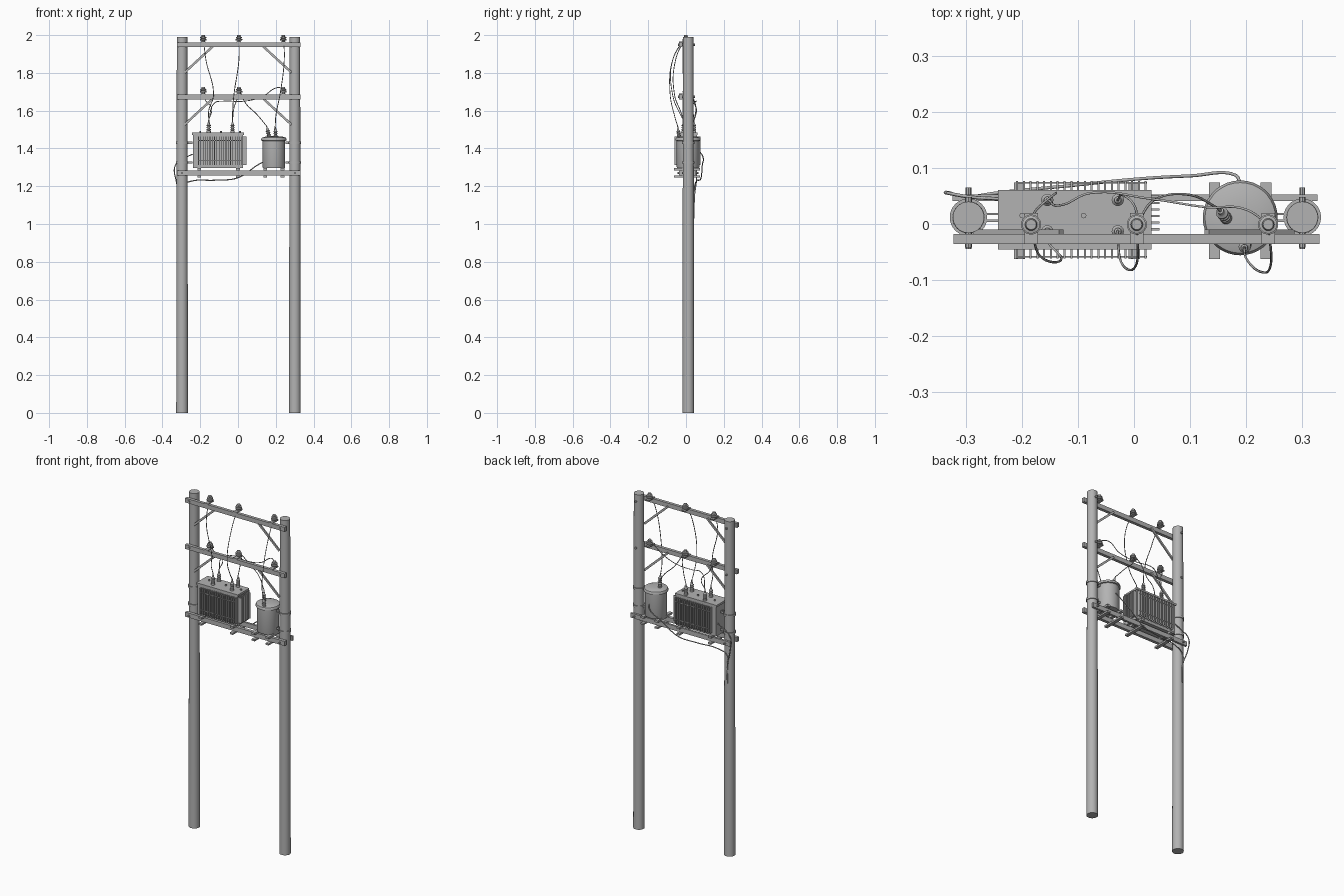
import bpy, bmesh, math
from mathutils import Vector

cube = bpy.data.objects.get("Cube")
if cube:
    bpy.data.objects.remove(cube, do_unlink=True)

grey = bpy.data.materials.new("plain grey")
grey.use_nodes = True
colour = (0.45, 0.45, 0.45, 1)
grey.diffuse_color = colour
grey.node_tree.nodes["Principled BSDF"].inputs["Base Color"].default_value = colour


def finish(name, bm, smooth=False):
    bmesh.ops.recalc_face_normals(bm, faces=bm.faces)
    mesh = bpy.data.meshes.new(name)
    bm.to_mesh(mesh)
    bm.free()
    mesh.materials.append(grey)
    ob = bpy.data.objects.new(name, mesh)
    bpy.context.collection.objects.link(ob)
    if smooth:
        bpy.ops.object.select_all(action="DESELECT")
        ob.select_set(True)
        bpy.context.view_layer.objects.active = ob
        bpy.ops.object.shade_smooth_by_angle(angle=math.radians(40))
    return ob


def add_box(bm, lo, hi):
    verts = bmesh.ops.create_cube(bm, size=1)["verts"]
    for v in verts:
        v.co = Vector([a + (b - a) * (c + 0.5) for a, b, c in zip(lo, hi, v.co)])


def box(name, lo, hi):
    bm = bmesh.new()
    add_box(bm, lo, hi)
    return finish(name, bm)


def lathe(name, profile, base, axis=(0, 0, 1), sides=16):
    """Turn (radius, height) pairs about an axis through base."""
    bm = bmesh.new()
    turn = Vector((0, 0, 1)).rotation_difference(Vector(axis))
    rings = []
    for r, h in profile:
        ring = []
        for i in range(sides):
            a = math.tau * i / sides
            p = Vector((r * math.cos(a), r * math.sin(a), h))
            ring.append(bm.verts.new(turn @ p + Vector(base)))
        rings.append(ring)
    for low, high in zip(rings, rings[1:]):
        for i in range(sides):
            j = (i + 1) % sides
            bm.faces.new((low[i], low[j], high[j], high[i]))
    bm.faces.new(rings[0])
    bm.faces.new(rings[-1])
    return finish(name, bm, True)


def strut(name, a, b, width, depth):
    """Square bar between two points in an x-z plane."""
    a, b = Vector(a), Vector(b)
    side = (b - a).cross(Vector((0, 1, 0))).normalized() * width / 2
    out = Vector((0, depth / 2, 0))
    bm = bmesh.new()
    bmesh.ops.create_cube(bm, size=1)
    for v in bm.verts:
        v.co = a.lerp(b, v.co.z + 0.5) + side * 2 * v.co.x + out * 2 * v.co.y
    return finish(name, bm)


def wire(name, points, radius=0.0022):
    curve = bpy.data.curves.new(name, "CURVE")
    curve.dimensions = "3D"
    curve.bevel_depth = radius
    curve.bevel_resolution = 1
    curve.resolution_u = 8
    curve.use_fill_caps = True
    spline = curve.splines.new("BEZIER")
    spline.bezier_points.add(len(points) - 1)
    for bp, p in zip(spline.bezier_points, points):
        bp.co = p
        bp.handle_left_type = bp.handle_right_type = "AUTO"
    curve.materials.append(grey)
    ob = bpy.data.objects.new(name, curve)
    bpy.context.collection.objects.link(ob)
    bpy.ops.object.select_all(action="DESELECT")
    ob.select_set(True)
    bpy.context.view_layer.objects.active = ob
    bpy.ops.object.convert(target="MESH")


def sheds(core, rim, start, pitch, count):
    """Stacked insulator discs."""
    prof = []
    for i in range(count):
        z = start + i * pitch
        prof += [(core, z), (rim, z + pitch * 0.2), (rim, z + pitch * 0.5), (core, z + pitch * 0.8)]
    return prof


def bushing(name, base, axis=(0, 0, 1)):
    prof = [(0.011, -0.004), (0.011, 0.01)] + sheds(0.007, 0.011, 0.012, 0.011, 3)
    prof += [(0.006, 0.046), (0.006, 0.053), (0.003, 0.054), (0.003, 0.067)]
    lathe(name, prof, base, axis, 14)


# Poles with clamp bands and the stand-offs that hold the equipment
POLE_Y = 0.012
for side, px in (("right", -0.296), ("left", 0.301)):
    inward = 1 if px < 0 else -1
    lathe(side + "_pole", [(0.031, 0), (0.028, 1.99)], (px, POLE_Y, 0), sides=32)
    for z in (1.325, 1.43):
        lathe(side + "_clamp_band", [(0.0335, -0.006), (0.0335, 0.006)], (px, POLE_Y, z), sides=32)
        reach = 0.056 if inward > 0 else 0.05
        for dy in (-0.006, 0.006):
            x0, x1 = sorted((px + inward * 0.03, px + inward * reach))
            box(side + "_clamp_lug", (x0, POLE_Y + dy - 0.002, z - 0.006),
                (x1, POLE_Y + dy + 0.002, z + 0.006))

# Upper crossarms with braces, brackets and pin insulators
PIN_X = (-0.184, 0.005, 0.24)
for level, z in (("upper", 1.949), ("lower", 1.673)):
    box(level + "_crossarm", (-0.323, -0.036, z - 0.013), (0.332, -0.018, z + 0.013))
    for s in (-1, 1):
        strut(level + "_brace", (s * 0.13, -0.014, z - 0.006), (s * 0.283, -0.014, z - 0.147), 0.012, 0.008)
    for px in (-0.296, 0.301):
        lathe(level + "_through_bolt", [(0.006, 0), (0.006, 0.09)], (px, -0.042, z), (0, 1, 0), 8)
    for x in PIN_X:
        box(level + "_pin_bracket", (x - 0.012, -0.036, z + 0.012), (x + 0.012, 0.02, z + 0.018))
        prof = [(0.008, 0), (0.008, 0.006), (0.018, 0.008), (0.018, 0.014), (0.01, 0.016),
                (0.016, 0.019), (0.016, 0.024), (0.009, 0.026), (0.011, 0.029), (0.009, 0.035)]
        lathe(level + "_pin_insulator", prof, (x, -0.001, z + 0.016), sides=18)

# Platform beams and cross bearers
box("front_platform_beam", (-0.323, -0.036, 1.257), (0.332, -0.018, 1.284))
box("back_platform_beam", (-0.325, 0.041, 1.257), (0.328, 0.053, 1.284))
for x in (-0.205, 0.0, 0.144, 0.236):
    box("cross_bearer", (x - 0.01, -0.063, 1.284), (x + 0.01, 0.074, 1.296))
    box("lower_cross_bearer", (x - 0.01, -0.063, 1.247), (x + 0.01, 0.074, 1.257))
for x in (-0.296, 0.301):
    lathe("platform_tie_bolt", [(0.005, 0), (0.005, 0.11)], (x, -0.045, 1.27), (0, 1, 0), 8)

# Finned transformer tank
box("tank_body", (-0.238, -0.042, 1.296), (0.026, 0.057, 1.472))
box("tank_lid", (-0.243, -0.046, 1.472), (0.031, 0.061, 1.484))
fins = bmesh.new()
for i in range(20):
    x = -0.209 + i * 0.0121
    for y0, y1 in ((-0.062, -0.04), (0.055, 0.077)):
        add_box(fins, (x - 0.0018, y0, 1.312), (x + 0.0018, y1, 1.464))
for i in range(8):
    y = -0.033 + i * 0.0118
    add_box(fins, (0.024, y - 0.0018, 1.312), (0.046, y + 0.0018, 1.464))
finish("cooling_fins", fins)
for z in (1.335, 1.44):
    box("fin_tie_bar", (-0.211, -0.06, z), (0.023, -0.057, z + 0.004))
    box("fin_tie_bar", (-0.211, 0.072, z), (0.023, 0.075, z + 0.004))
for x in (-0.155, -0.029):
    for y in (-0.013, 0.043):
        bushing("tank_bushing", (x, y, 1.484))
for x in (-0.2, -0.09, 0.01):
    lathe("lid_fitting", [(0.005, 0), (0.005, 0.008)], (x, 0.015, 1.484), sides=8)

# Round transformer
drum = [(0.058, 1.296), (0.06, 1.302), (0.06, 1.44), (0.067, 1.442), (0.067, 1.45),
        (0.063, 1.457), (0.045, 1.463), (0.02, 1.465)]
lathe("round_tank", drum, (0.19, 0.011, 0), sides=36)
bushing("round_tank_bushing", (0.166, 0.009, 1.457), (-0.22, 0.28, 0.93))
bushing("round_tank_bushing", (0.2, -0.036, 1.452), (-0.05, -0.12, 0.98))

# Drop wires from the upper pins
wire("drop_wire", [(-0.184, 0, 1.995), (-0.17, -0.055, 1.87), (-0.13, -0.06, 1.68),
                   (-0.155, -0.03, 1.6), (-0.155, -0.013, 1.55)])
wire("drop_wire", [(0.005, 0, 1.995), (0.005, -0.07, 1.87), (-0.022, -0.07, 1.68),
                   (-0.029, -0.03, 1.58), (-0.029, -0.013, 1.55)])
wire("drop_wire", [(0.24, 0, 1.995), (0.245, -0.07, 1.87), (0.225, -0.085, 1.7),
                   (0.2, -0.06, 1.57), (0.197, -0.044, 1.518)])

# Jumpers between the lower pins and the tanks
wire("jumper", [(-0.184, 0, 1.72), (-0.175, 0.025, 1.66), (-0.14, 0.055, 1.61), (-0.155, 0.043, 1.55)])
wire("jumper", [(0.005, 0, 1.72), (0.002, 0.03, 1.68), (-0.02, 0.052, 1.62), (-0.029, 0.043, 1.55)])
wire("jumper", [(-0.155, 0.043, 1.55), (-0.125, 0.035, 1.64), (-0.08, 0.055, 1.65),
                (0.03, 0.045, 1.65), (0.13, 0.03, 1.675), (0.2, 0.026, 1.72), (0.24, 0, 1.72)])
wire("jumper", [(0.005, 0, 1.72), (0.04, 0.045, 1.64), (0.1, 0.052, 1.58), (0.151, 0.028, 1.519)])

# Low voltage cable under the platform and earth lead down the pole
wire("platform_cable", [(0.19, 0.075, 1.38), (0.18, 0.088, 1.36), (0.1, 0.086, 1.31), (0.0, 0.08, 1.245),
                        (-0.12, 0.068, 1.232), (-0.25, 0.055, 1.226), (-0.3, 0.046, 1.2),
                        (-0.298, 0.043, 1.1), (-0.298, 0.042, 1.03)], 0.003)
wire("earth_lead", [(-0.24, 0.045, 1.37), (-0.29, 0.048, 1.345), (-0.332, 0.055, 1.31),
                    (-0.328, 0.055, 1.23), (-0.305, 0.045, 1.15), (-0.302, 0.043, 1.03)], 0.003)
